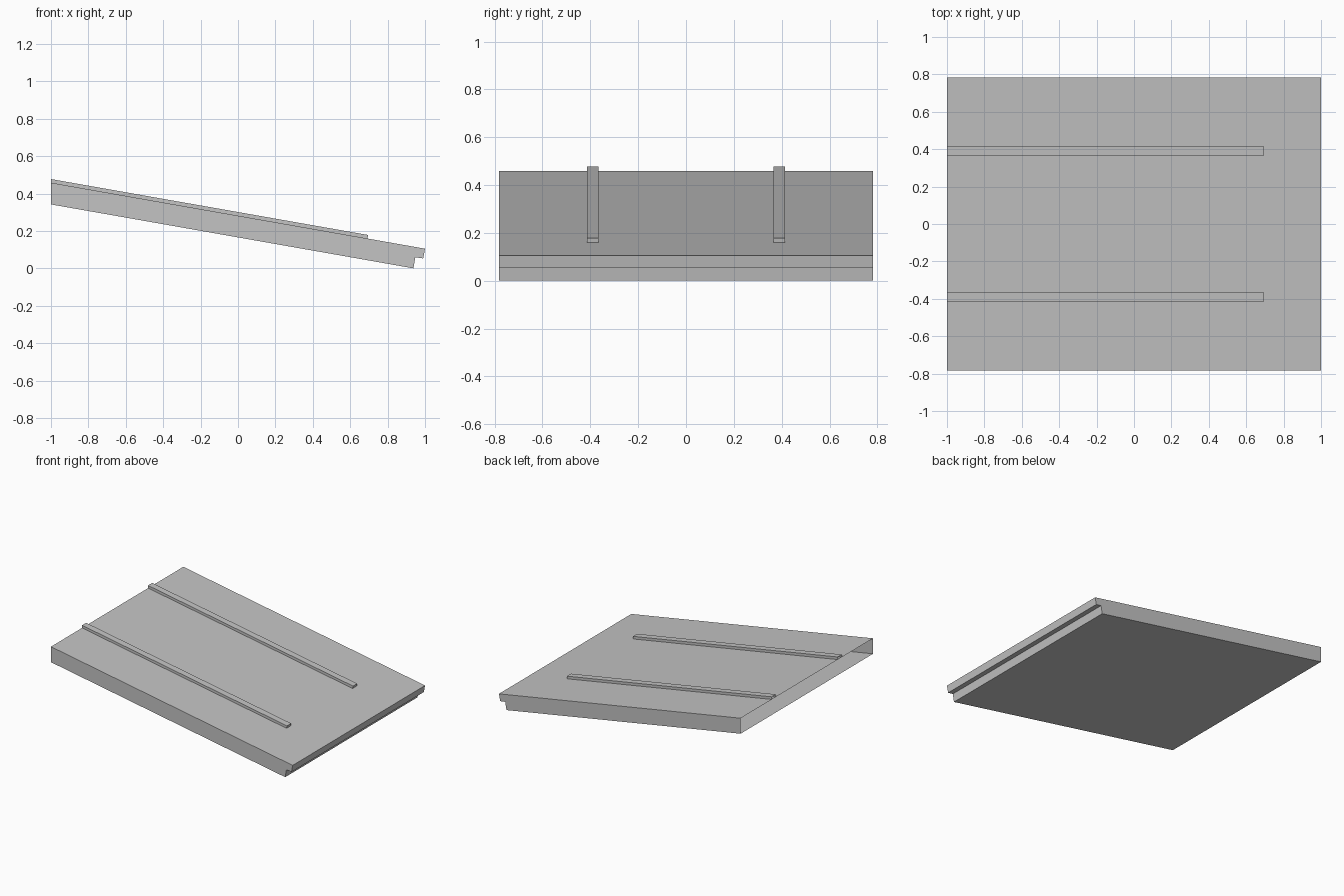
import bpy
import bmesh
import math

cube = bpy.data.objects.get("Cube")
if cube:
    bpy.data.objects.remove(cube, do_unlink=True)

SLOPE = math.tan(math.radians(10))
TOP_AT_EDGE = 0.105          # top surface height at x = 1

grey = bpy.data.materials.new("plain grey")
grey.use_nodes = True
colour = (0.55, 0.55, 0.55, 1)
grey.diffuse_color = colour
grey.node_tree.nodes["Principled BSDF"].inputs["Base Color"].default_value = colour


def top_z(x):
    return TOP_AT_EDGE + (1 - x) * SLOPE


def extrude_profile(name, profile, y_centre, half_width):
    """Extrude an (x, z) outline along y, leaving the high end (x = -1) open."""
    bm = bmesh.new()
    near = [bm.verts.new((x, y_centre - half_width, z)) for x, z in profile]
    far = [bm.verts.new((x, y_centre + half_width, z)) for x, z in profile]
    bm.faces.new(near)
    bm.faces.new(far[::-1])
    count = len(profile)
    for i in range(count):
        j = (i + 1) % count
        bm.faces.new((near[j], near[i], far[i], far[j]))
    bmesh.ops.recalc_face_normals(bm, faces=bm.faces)
    high_end = [f for f in bm.faces if all(v.co.x < -0.99 for v in f.verts)]
    bmesh.ops.delete(bm, geom=high_end, context='FACES_ONLY')
    mesh = bpy.data.meshes.new(name)
    bm.to_mesh(mesh)
    bm.free()
    mesh.materials.append(grey)
    obj = bpy.data.objects.new(name, mesh)
    bpy.context.collection.objects.link(obj)
    return obj


# Sloping slab with a notched lower lip
extrude_profile("sloped_slab", [
    (-1, 1.938 * SLOPE), (0.938, 0), (0.948, 0.059),
    (0.99, 0.053), (1, TOP_AT_EDGE), (-1, top_z(-1)),
], 0, 0.782)

# Two thin rails lying on the slab
rail_end = 0.692
for side, y in (("right", -0.39), ("left", 0.39)):
    extrude_profile(side + "_rail", [
        (-1, top_z(-1)), (rail_end, top_z(rail_end)),
        (rail_end + 0.0035, top_z(rail_end) + 0.019), (-1, top_z(-1) + 0.0195),
    ], y, 0.0245)
